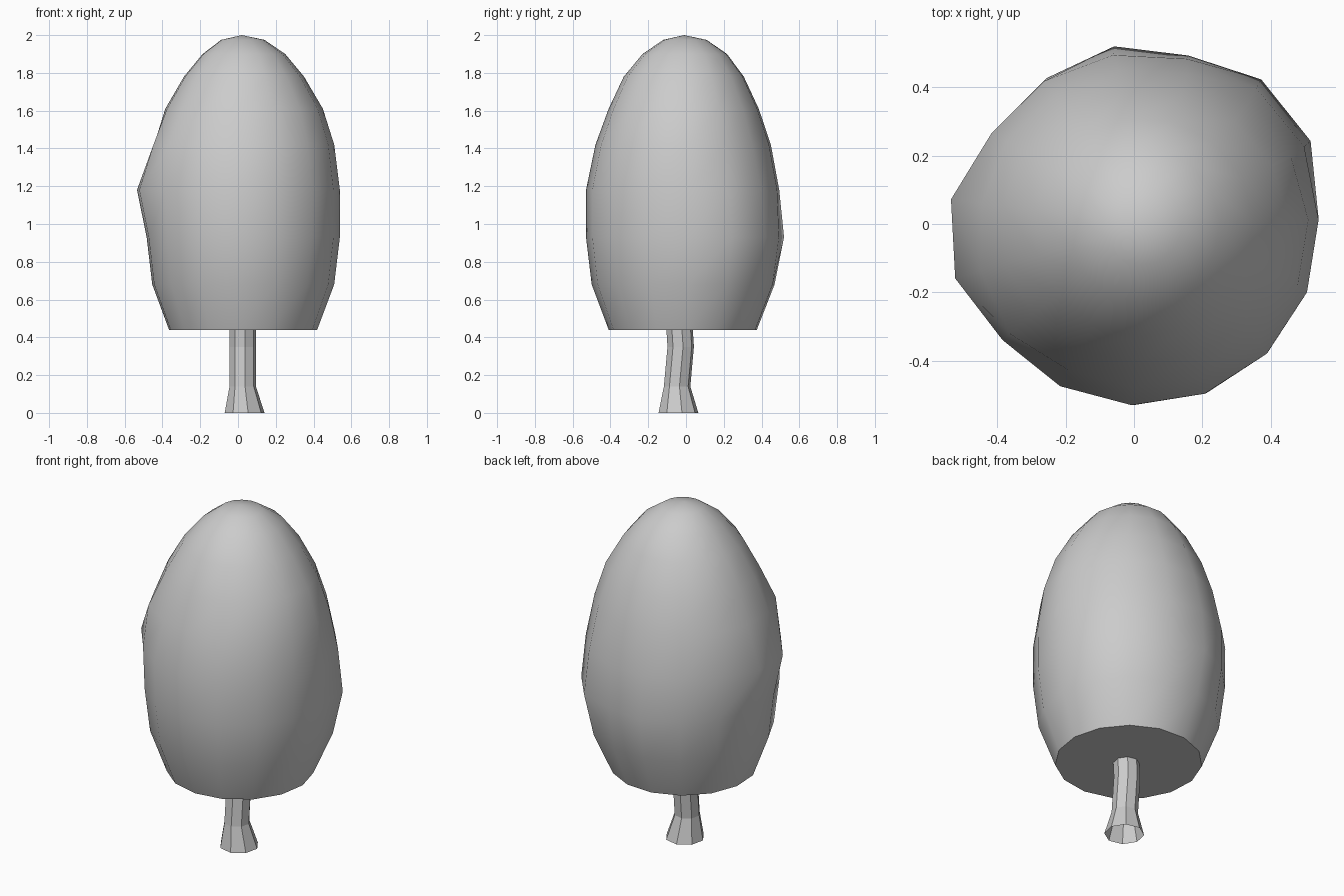
import bpy, bmesh, math

if "Cube" in bpy.data.objects:
    bpy.data.objects.remove(bpy.data.objects["Cube"])

def loft(name, rings, apex=None, cap_bottom=False):
    """Skin a list of point rings, optionally closing the ends."""
    bm = bmesh.new()
    loops = [[bm.verts.new(p) for p in ring] for ring in rings]
    n = len(loops[0])
    for a, b in zip(loops, loops[1:]):
        for i in range(n):
            j = (i + 1) % n
            bm.faces.new((a[i], a[j], b[j], b[i]))
    if apex:
        top = bm.verts.new(apex)
        for i in range(n):
            bm.faces.new((loops[-1][i], loops[-1][(i + 1) % n], top))
    if cap_bottom:
        bm.faces.new(loops[0][::-1])
    mesh = bpy.data.meshes.new(name)
    bm.to_mesh(mesh)
    bm.free()
    obj = bpy.data.objects.new(name, mesh)
    bpy.context.collection.objects.link(obj)
    return obj

def ring(cx, cy, rx, ry, z, sides, start, bumps=None):
    pts = []
    for i in range(sides):
        a = math.radians(start) + math.tau * i / sides
        k = (bumps or {}).get(i, 1)
        pts.append((cx + rx * k * math.cos(a), cy + ry * k * math.sin(a), z))
    return pts

# Crown: x min, x max, y min, y max, z, with local lumps by column
profile = [
    (-0.37, 0.42, -0.41, 0.38, 0.44, {}),
    (-0.46, 0.51, -0.50, 0.475, 0.68, {1: 1.03, 2: 1.03}),
    (-0.49, 0.54, -0.53, 0.51, 0.93, {1: 1.07, 2: 1.07, 4: 1.03}),
    (-0.50, 0.54, -0.53, 0.50, 1.18, {1: 1.03, 2: 1.03, 7: 1.08, 8: 1.08}),
    (-0.45, 0.51, -0.48, 0.455, 1.42, {8: 1.03, 9: 1.05}),
    (-0.39, 0.45, -0.41, 0.39, 1.61, {}),
    (-0.29, 0.35, -0.33, 0.31, 1.78, {}),
    (-0.19, 0.25, -0.23, 0.22, 1.90, {}),
    (-0.09, 0.14, -0.12, 0.11, 1.975, {}),
]
rings = [ring((x0 + x1) / 2, (y0 + y1) / 2, (x1 - x0) / 2, (y1 - y0) / 2, z, 15, 3, b)
         for x0, x1, y0, y1, z, b in profile]
crown = loft("crown", rings, apex=(0.02, -0.01, 2.0), cap_bottom=True)
bpy.context.view_layer.objects.active = crown
crown.select_set(True)
bpy.ops.object.shade_smooth_by_angle(angle=math.radians(50))

# Trunk: slightly bent, flared at the foot, open below
trunk = [(0.035, -0.04, 0.107, 0.0), (0.025, -0.047, 0.071, 0.14),
         (0.025, -0.028, 0.071, 0.35), (0.025, -0.035, 0.071, 0.46)]
loft("trunk", [ring(x, y, r, r, z, 8, 10) for x, y, r, z in trunk])
